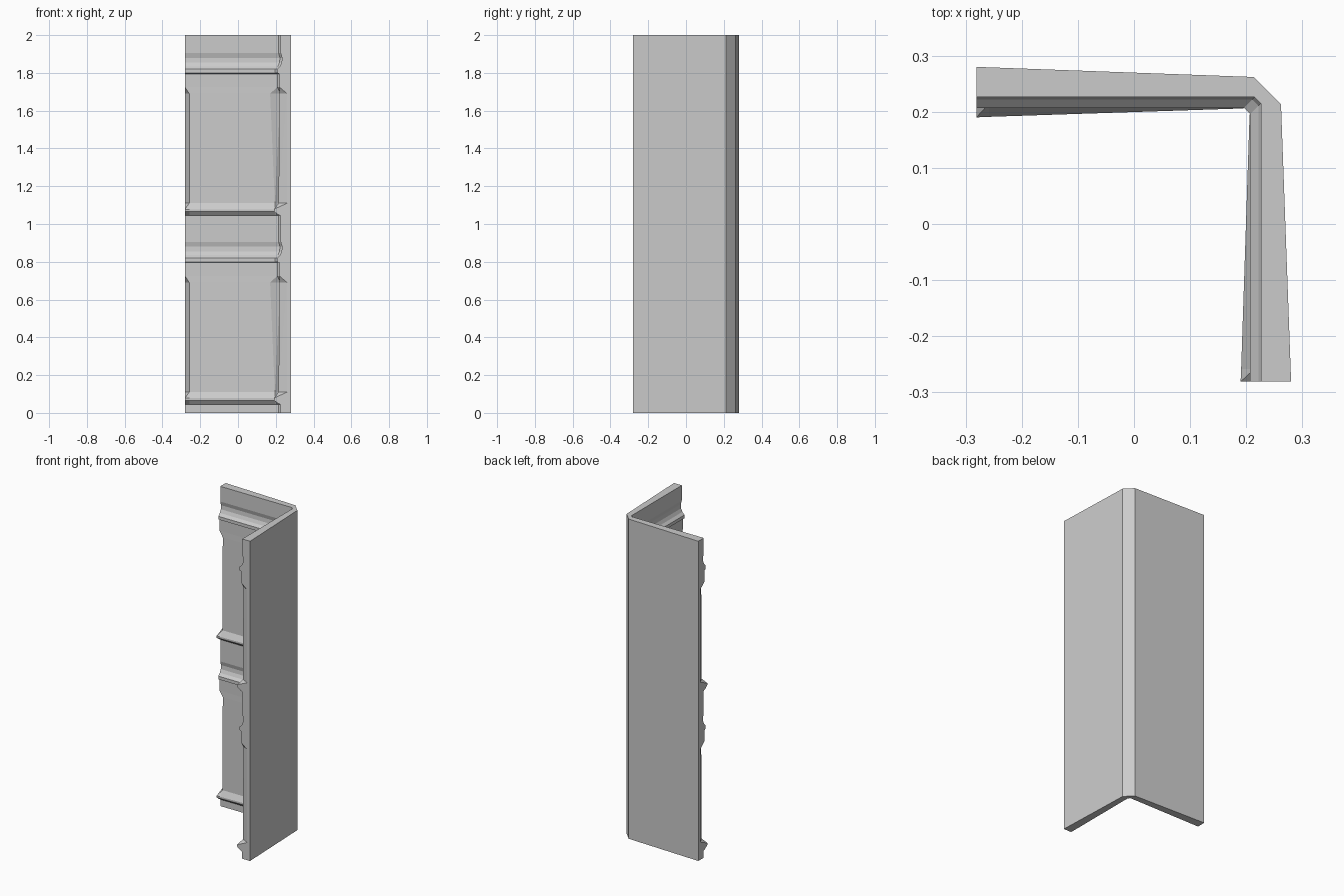
import bpy, bmesh

if "Cube" in bpy.data.objects:
    bpy.data.objects.remove(bpy.data.objects["Cube"])

END = -0.281       # free end of a wing
EDGE = -0.258      # panel edge beside the free end
# Inner profile of one storey: z, depth at end, panel left, panel right, corner, x of panel right
ROWS = [
    (0.000, .226, .226, .226, .226, .195),
    (0.044, .226, .226, .226, .226, .195),
    (0.048, .215, .215, .215, .215, .195),   # sill
    (0.066, .191, .192, .206, .208, .195),
    (0.078, .190, .191, .206, .208, .195),
    (0.110, .260, .215, .215, .236, .195),   # panel with end and corner grooves
    (0.690, .260, .218, .218, .236, .170),
    (0.725, .219, .219, .219, .219, .170),
    (0.795, .219, .219, .219, .219, .195),
    (0.800, .207, .207, .207, .207, .190),   # upper moulding
    (0.820, .207, .207, .207, .207, .190),
    (0.835, .222, .222, .222, .222, .195),
    (0.855, .231, .231, .231, .231, .195),
    (0.880, .233, .233, .233, .233, .195),
    (0.905, .226, .226, .226, .226, .195),
    (1.000, .226, .226, .226, .226, .195),
]


def ring(row):
    """One closed horizontal L-shaped outline: inner wing, its mirror, then the outside."""
    _, e, a, b, c, xb = row
    inner = [(END, e), (EDGE, a), (xb, b), (c - .011, c)]
    outer = [(END, .28), (.213, .262)]
    flip = lambda pts: [(y, x) for x, y in reversed(pts)]
    return inner + flip(inner) + [(y, x) for x, y in outer] + outer[::-1]


bm = bmesh.new()
rings, sills = [], []
for storey in (0, 1):
    for i, row in enumerate(ROWS):
        if storey and i == 0:
            continue
        rings.append([bm.verts.new((x, y, row[0] + storey)) for x, y in ring(row)])
        sills.append(i == 5)

# Skin between outlines, with folds running along the groove mitres
for lo, hi, sill in zip(rings, rings[1:], sills[1:]):
    n = len(lo)
    for j in range(n):
        k = (j + 1) % n
        p, q, r, s = lo[j], lo[k], hi[k], hi[j]
        if j in (0, 2, 4, 6):
            rising = j in (2, 6)            # fold from lower-left to upper-right
            if sill:
                rising = not rising
            tris = [(p, q, r), (p, r, s)] if rising else [(p, q, s), (q, r, s)]
            for t in tris:
                bm.faces.new(t)
        else:
            bm.faces.new((p, q, r, s))
bm.faces.new(rings[0])
bm.faces.new(rings[-1])
bmesh.ops.recalc_face_normals(bm, faces=bm.faces[:])

mesh = bpy.data.meshes.new("corner_wall")
bm.to_mesh(mesh)
bm.free()
wall = bpy.data.objects.new("corner_wall", mesh)
bpy.context.collection.objects.link(wall)
